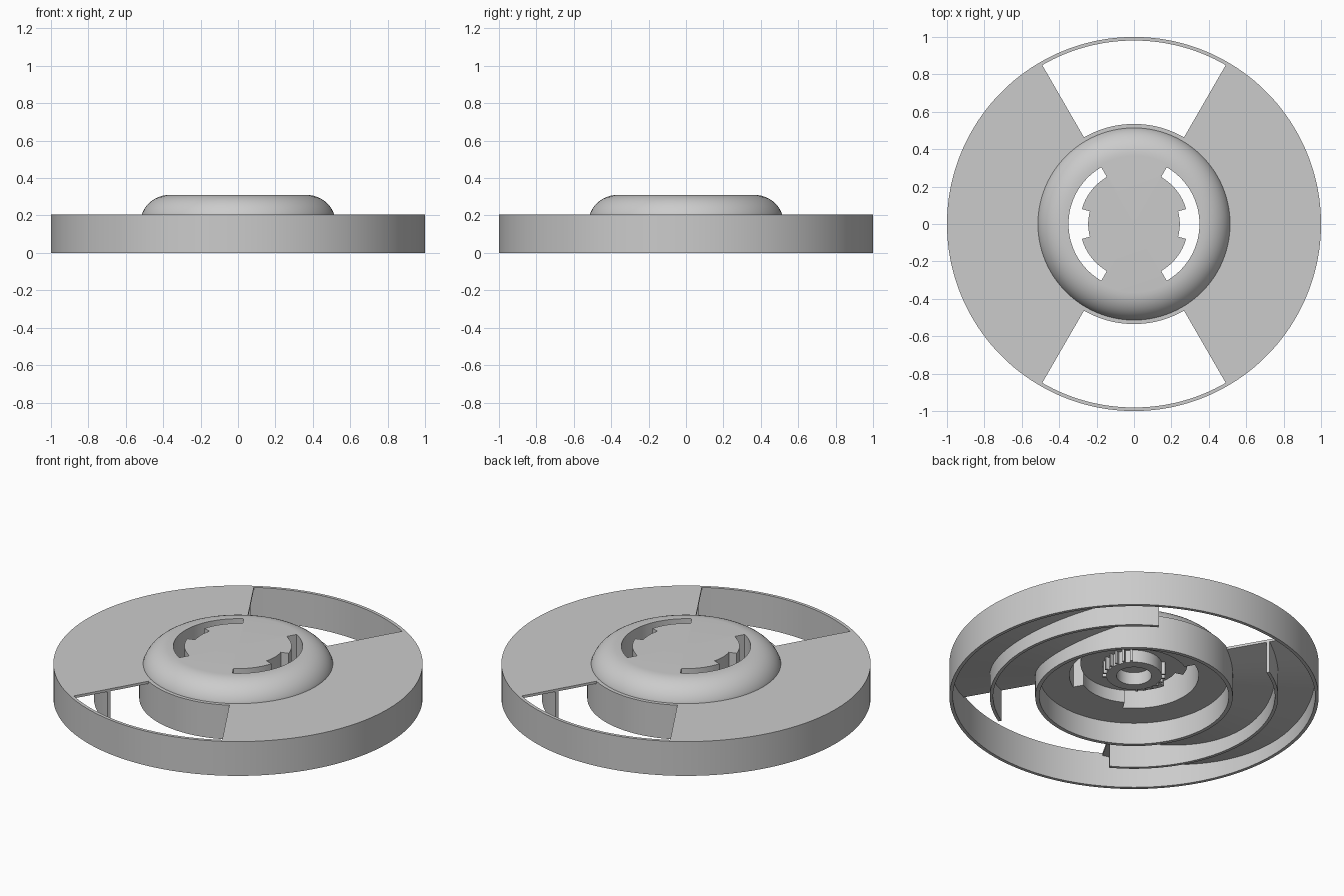
import bpy, bmesh
from math import sin, cos, pi, radians, atan2

cube = bpy.data.objects.get("Cube")
if cube:
    bpy.data.objects.remove(cube)

grey = bpy.data.materials.new("plain_grey")
grey.use_nodes = True
grey.diffuse_color = (0.6, 0.6, 0.6, 1)
grey.node_tree.nodes["Principled BSDF"].inputs["Base Color"].default_value = (0.6, 0.6, 0.6, 1)


def sweep(name, section, start=0, end=360, steps=None):
    """Turn a closed (radius, height) section about z between two angles."""
    full = end - start == 360
    steps = steps or max(2, int((end - start) / 2.5))
    bm = bmesh.new()
    rings = []
    for i in range(steps if full else steps + 1):
        a = radians(start + (end - start) * i / steps)
        rings.append([bm.verts.new((r * cos(a), r * sin(a), z)) for r, z in section])
    pairs = list(zip(rings, rings[1:]))
    if full:
        pairs.append((rings[-1], rings[0]))
    else:
        bm.faces.new(rings[0])
        bm.faces.new(rings[-1])
    n = len(section)
    for p, q in pairs:
        for j in range(n):
            k = (j + 1) % n
            if section[j][0] or section[k][0]:
                bm.faces.new((p[j], q[j], q[k], p[k]))
    bmesh.ops.remove_doubles(bm, verts=bm.verts, dist=1e-5)
    bmesh.ops.recalc_face_normals(bm, faces=bm.faces)
    mesh = bpy.data.meshes.new(name)
    bm.to_mesh(mesh)
    bm.free()
    mesh.materials.append(grey)
    obj = bpy.data.objects.new(name, mesh)
    bpy.context.collection.objects.link(obj)
    return obj


def wall(r0, r1, z0, z1):
    return [(r0, z0), (r1, z0), (r1, z1), (r0, z1)]


parts = []
cutters = []
DECK, TOP = 0.205, 0.31
FLOOR, POCKET = 0.13, 0.205
SAG = 0.11

# Outer rim and inner ring
parts.append(sweep("outer_rim", wall(0.981, 1.0, 0, DECK), steps=180))
parts.append(sweep("inner_ring", wall(0.513, 0.535, 0, DECK)))

# Solid dome with a rounded shoulder, flat top and a round pocket underneath
first = radians(14)
arc = [first + (pi / 2 - first) * i / 10 for i in range(11)]
shoulder = [(0.365 + 0.155 * cos(a), 0.165 + 0.145 * sin(a)) for a in arc]
underside = [(0, TOP), (0, POCKET), (0.291, POCKET), (0.291, FLOOR), (0.515, FLOOR)]
dome = sweep("dome", shoulder + underside)
parts.append(dome)

for side, turn in (("left", 0), ("right", 180)):
    # Deck plate, thin at the ends with its underside bowed down in the middle
    deck = sweep(side + "_deck", wall(0.534, 0.982, 0.19, DECK), turn - 60, turn + 60)
    for v in deck.data.vertices:
        if v.co.z < 0.2:
            v.co.z -= SAG * cos(1.5 * atan2(abs(v.co.y), abs(v.co.x)))
    parts.append(deck)

    # Curved rib under the deck
    parts.append(sweep(side + "_rib", wall(0.763, 0.781, 0, 0.191), turn - 60, turn + 60))

    # Curved slot with a notch, cut through the dome
    for label, r0, r1, half in (("slot", 0.29, 0.35, 60), ("notch", 0.245, 0.3, 16)):
        cutter = sweep(side + "_" + label + "_cutter", wall(r0, r1, 0.1, 0.4), turn - half, turn + half)
        cutter.hide_render = True
        cutters.append(cutter)
        cut = dome.modifiers.new(label, 'BOOLEAN')
        cut.operation = 'DIFFERENCE'
        cut.solver = 'EXACT'
        cut.object = cutter

    # Fan of thin fins on each side of the hub
    for i in range(-3, 4):
        mid = turn + i * 15
        parts.append(sweep(side + "_hub_fin", wall(0.14, 0.17, FLOOR, POCKET + 0.002), mid - 2, mid + 2))

# Hub ring
parts.append(sweep("hub_ring", wall(0.095, 0.15, FLOOR, POCKET + 0.002), steps=64))

# Apply the cuts, then smooth the curved faces
bpy.context.view_layer.update()
depsgraph = bpy.context.evaluated_depsgraph_get()
cut_mesh = bpy.data.meshes.new_from_object(dome.evaluated_get(depsgraph))
dome.modifiers.clear()
dome.data = cut_mesh
for cutter in cutters:
    bpy.data.objects.remove(cutter)

bpy.ops.object.select_all(action='DESELECT')
for obj in parts:
    obj.select_set(True)
bpy.context.view_layer.objects.active = dome
bpy.ops.object.shade_smooth_by_angle(angle=radians(30))
